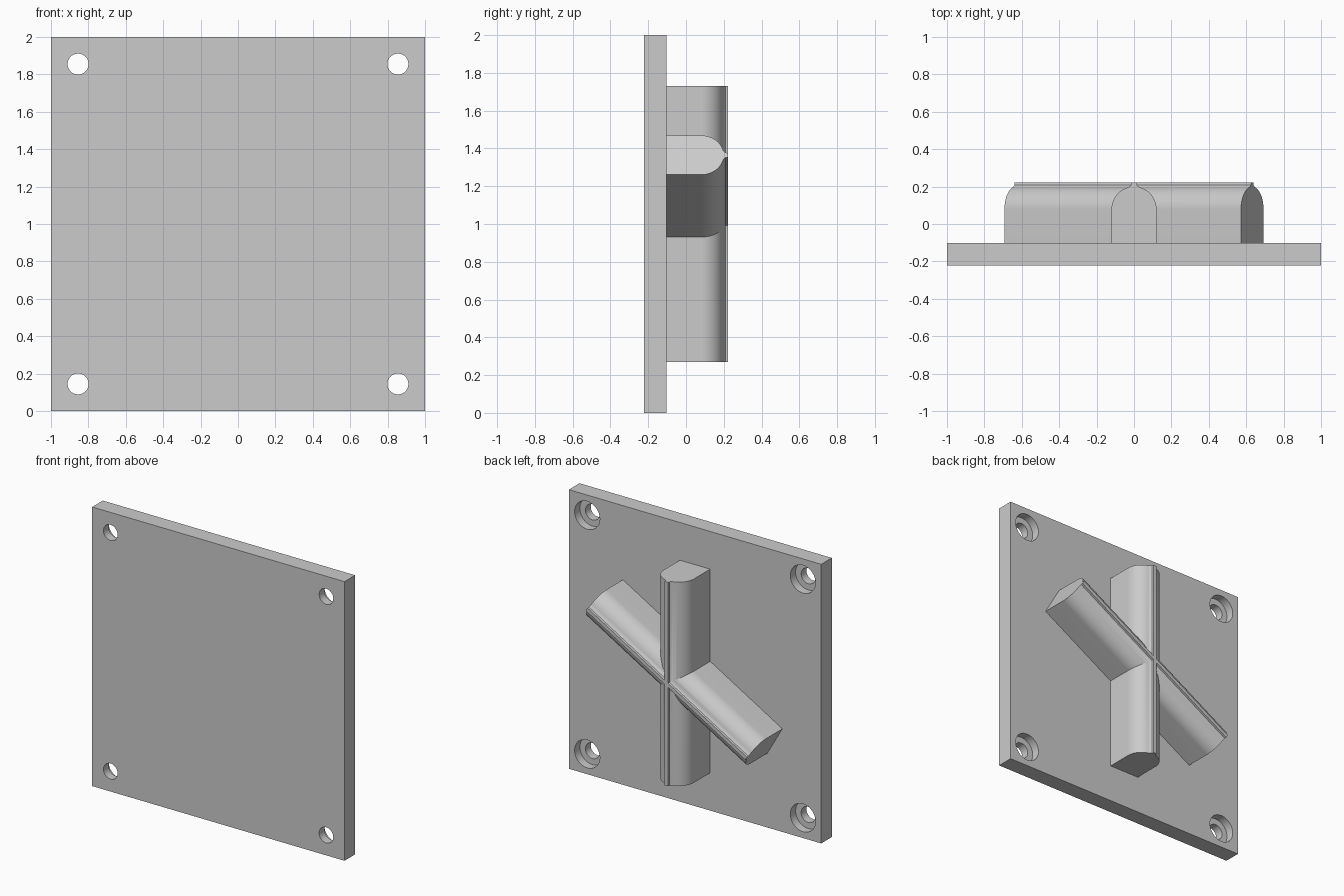
import bpy
import bmesh
from math import sin, cos, pi, radians
from mathutils import Matrix, Vector

default = bpy.data.objects.get("Cube")
if default:
    bpy.data.objects.remove(default, do_unlink=True)

FRONT, BACK, TOP = -0.2225, -0.1025, 0.2225   # depths along y
CENTRE = Vector((0, 0, 1))


def new_object(name, bm):
    bmesh.ops.recalc_face_normals(bm, faces=bm.faces)
    mesh = bpy.data.meshes.new(name)
    bm.to_mesh(mesh)
    bm.free()
    obj = bpy.data.objects.new(name, mesh)
    bpy.context.collection.objects.link(obj)
    return obj


def boolean(target, tool, operation):
    """Apply a boolean and discard the helper."""
    mod = target.modifiers.new(operation.title(), 'BOOLEAN')
    mod.operation, mod.solver, mod.object = operation, 'EXACT', tool
    bpy.context.view_layer.objects.active = target
    bpy.ops.object.modifier_apply(modifier=mod.name)
    bpy.data.objects.remove(tool, do_unlink=True)


def cylinder_y(name, x, z, radius, y0, y1):
    bm = bmesh.new()
    place = Matrix.Translation((x, (y0 + y1) / 2, z)) @ Matrix.Rotation(pi / 2, 4, 'X')
    bmesh.ops.create_cone(bm, cap_ends=True, segments=48, radius1=radius,
                          radius2=radius, depth=y1 - y0, matrix=place)
    obj = new_object(name, bm)
    obj.hide_render = True
    return obj


def rounded_bar(name, angle, length=1.46, radius=0.12, arc_centre=0.08):
    """Extruded bar with a domed back and a narrow crest, tilted about y."""
    arc_end = radians(76)
    half = [(radius, BACK - 0.02)]
    for i in range(17):
        a = arc_end * i / 16
        half.append((radius * cos(a), arc_centre + radius * sin(a)))
    half += [(0.015, 0.208), (0.013, TOP)]
    outline = half + [(-x, y) for x, y in reversed(half)]
    bm = bmesh.new()
    face = bm.faces.new([bm.verts.new((x, y, -length / 2)) for x, y in outline])
    ext = bmesh.ops.extrude_face_region(bm, geom=[face])
    top = [v for v in ext["geom"] if isinstance(v, bmesh.types.BMVert)]
    bmesh.ops.translate(bm, vec=(0, 0, length), verts=top)
    bm.transform(Matrix.Translation(CENTRE) @ Matrix.Rotation(angle, 4, 'Y'))
    return new_object(name, bm)


# Mounting plate
bm = bmesh.new()
bmesh.ops.create_cube(bm, size=1)
bmesh.ops.scale(bm, vec=(2, BACK - FRONT, 2), verts=bm.verts)
bmesh.ops.translate(bm, vec=(0, (FRONT + BACK) / 2, 1), verts=bm.verts)
plate = new_object("mounting_plate", bm)

# Counterbored screw holes, wide on the back
for sx in (-1, 1):
    for sz in (-1, 1):
        x, z = sx * 0.855, 1 + sz * 0.855
        boolean(plate, cylinder_y("hole_cutter", x, z, 0.056, FRONT - 0.1, BACK + 0.1), 'DIFFERENCE')
        boolean(plate, cylinder_y("bore_cutter", x, z, 0.1, BACK - 0.06, BACK + 0.1), 'DIFFERENCE')

# Two crossed bars joined at the middle
bars = rounded_bar("crossed_bars", 0)
boolean(bars, rounded_bar("diagonal_bar", radians(60)), 'UNION')

# Smooth curved surfaces, sharp edges
for obj in (plate, bars):
    bpy.ops.object.select_all(action='DESELECT')
    obj.select_set(True)
    bpy.context.view_layer.objects.active = obj
    bpy.ops.object.shade_smooth_by_angle(angle=radians(25))
